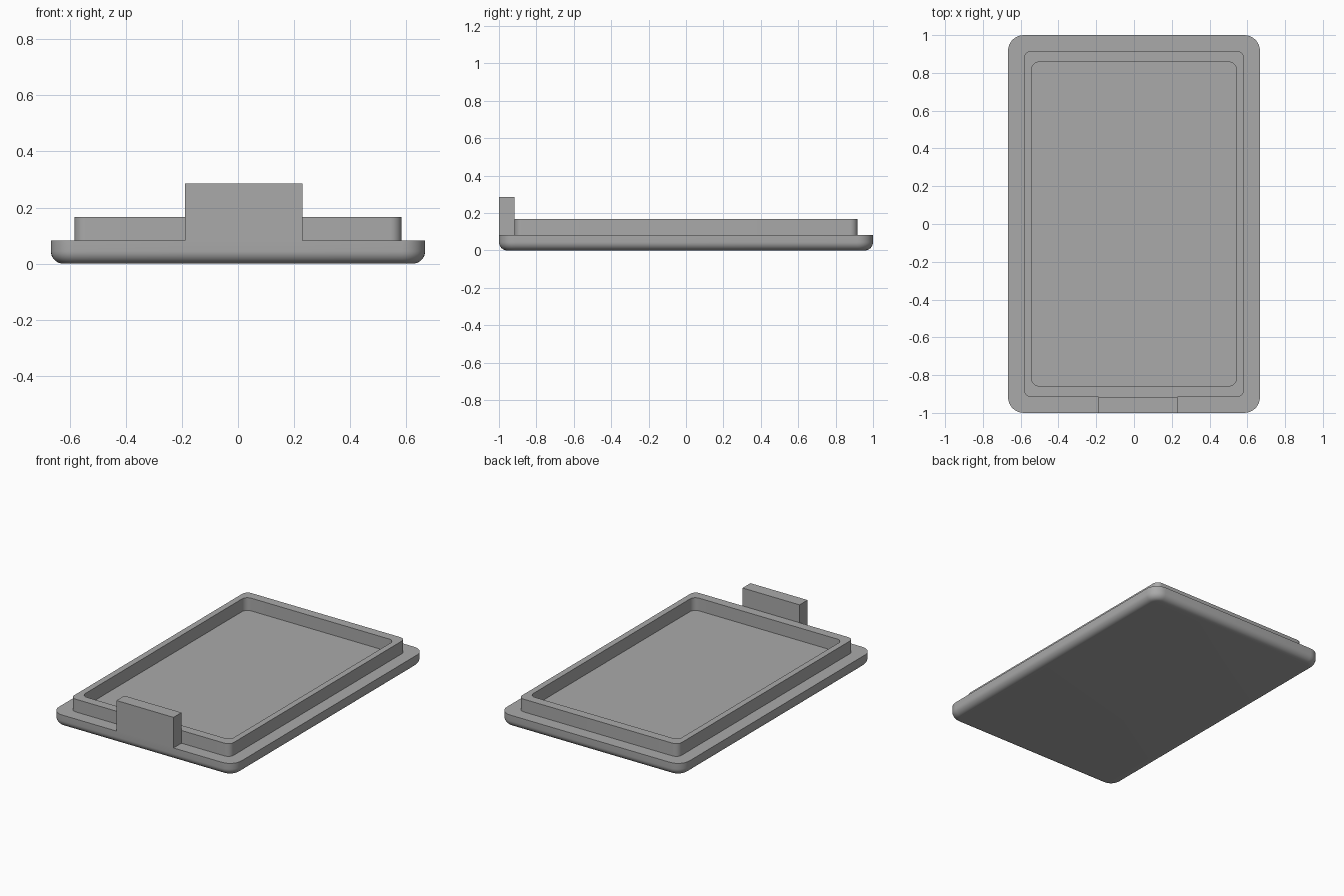
import bpy
import bmesh
from math import sin, cos, pi

cube = bpy.data.objects.get("Cube")
if cube:
    bpy.data.objects.remove(cube, do_unlink=True)

HALF_X, HALF_Y = 0.667, 1.0
BASE_TOP, RIM_TOP, CLIP_TOP = 0.083, 0.167, 0.285
CLIP_X = (-0.188, 0.229)
FILLET, STEPS = 0.045, 8

grey = bpy.data.materials.new("plain grey")
grey.use_nodes = True
colour = (0.40, 0.40, 0.40, 1)
grey.diffuse_color = colour
grey.node_tree.nodes["Principled BSDF"].inputs["Base Color"].default_value = colour


def outline(hx, hy, r):
    """Rounded rectangle, with two extra points on the front edge for the clip."""
    points = []
    corners = [(1, -1), (1, 1), (-1, 1), (-1, -1)]
    for i, (sx, sy) in enumerate(corners):
        for k in range(STEPS + 1):
            a = (i - 1 + k / STEPS) * pi / 2
            points.append((sx * (hx - r) + r * cos(a), sy * (hy - r) + r * sin(a)))
    return points + [(x, -hy) for x in CLIP_X]


# Rounded underside, then base edge, rim outside, rim inside and recess floor
rings = []
for k in range(STEPS + 1):
    a = k / STEPS * pi / 2
    inset = FILLET * (1 - sin(a))
    rings.append((HALF_X - inset, HALF_Y - inset, 0.083 - inset, FILLET * (1 - cos(a))))
rings += [
    (HALF_X, HALF_Y, 0.083, BASE_TOP),
    (0.583, 0.917, 0.04, BASE_TOP),
    (0.583, 0.917, 0.04, RIM_TOP),
    (0.543, 0.857, 0.04, RIM_TOP),
    (0.543, 0.857, 0.04, BASE_TOP),
]

bm = bmesh.new()
loops = [[bm.verts.new((x, y, z)) for x, y in outline(hx, hy, r)]
         for hx, hy, r, z in rings]
for low, high in zip(loops, loops[1:]):
    for i in range(len(low)):
        j = (i + 1) % len(low)
        bm.faces.new((low[i], low[j], high[j], high[i]))
bm.faces.new(loops[0][::-1])
bm.faces.new(loops[-1])

# Clip raised from the front ledge
bm.faces.ensure_lookup_table()
ledge = next(f for f in bm.faces
             if abs(f.calc_center_median().z - BASE_TOP) < 1e-5
             and f.calc_center_median().y < -0.94
             and abs(f.calc_center_median().x - sum(CLIP_X) / 2) < 1e-4)
raised = bmesh.ops.extrude_discrete_faces(bm, faces=[ledge])["faces"][0]
for v in raised.verts:
    v.co.z = CLIP_TOP

mesh = bpy.data.meshes.new("lid_with_clip")
bm.to_mesh(mesh)
bm.free()
mesh.materials.append(grey)
lid = bpy.data.objects.new("lid_with_clip", mesh)
bpy.context.collection.objects.link(lid)

bpy.ops.object.select_all(action="DESELECT")
lid.select_set(True)
bpy.context.view_layer.objects.active = lid
bpy.ops.object.shade_smooth_by_angle(angle=pi / 6)
